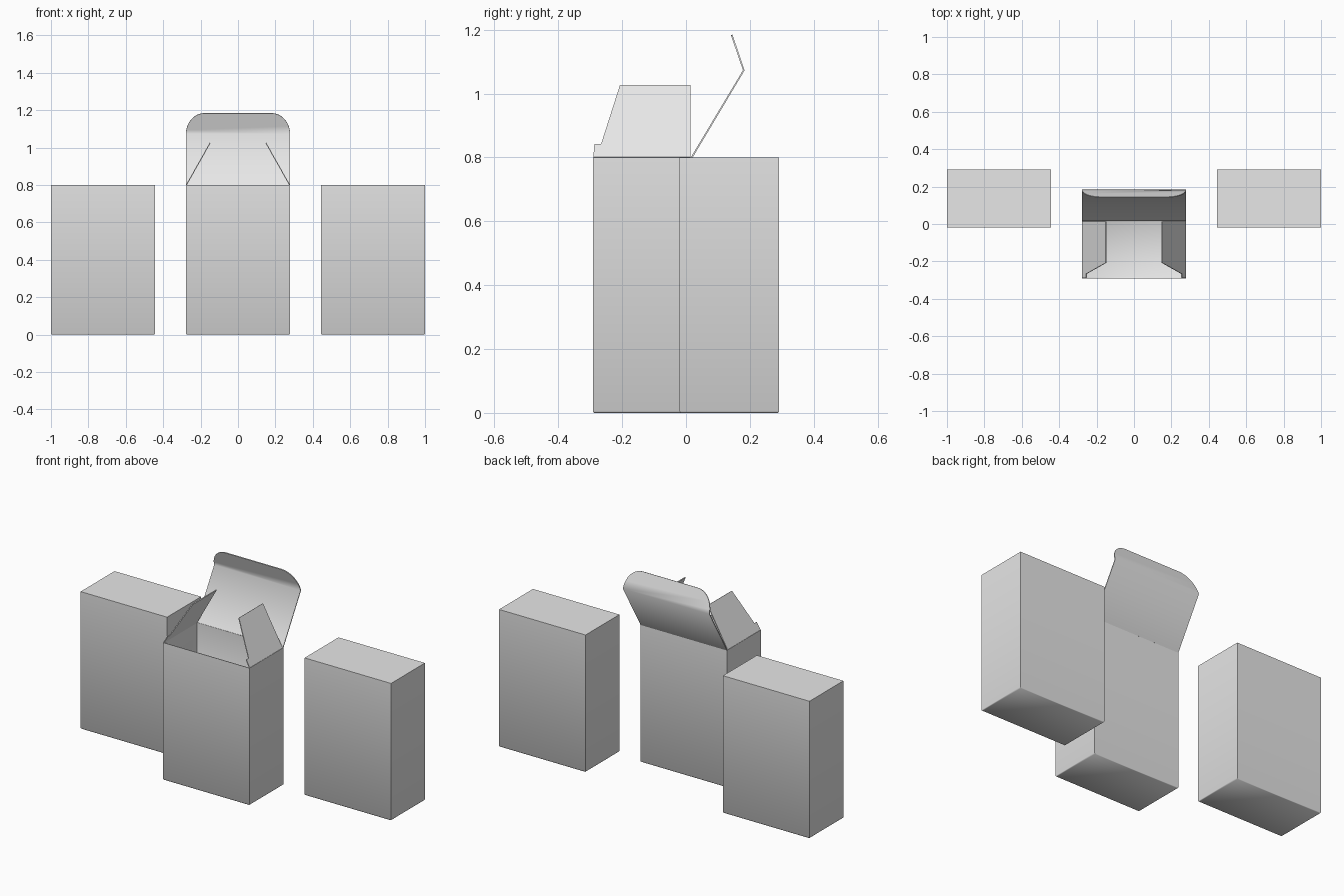
import bpy, bmesh, math

if "Cube" in bpy.data.objects:
    bpy.data.objects.remove(bpy.data.objects["Cube"])

CARD = 0.005          # card thickness
W, D, H = 0.557, 0.312, 0.80   # carton size

card = bpy.data.materials.new("pale_grey_card")
card.diffuse_color = (0.8, 0.8, 0.8, 1)
card.use_nodes = True
card.node_tree.nodes["Principled BSDF"].inputs["Base Color"].default_value = card.diffuse_color


def finish(name, bm, thickness=0, offset=0, angle=55):
    """Turn a bmesh into an object, optionally thicken it, and shade it."""
    bmesh.ops.recalc_face_normals(bm, faces=bm.faces)
    mesh = bpy.data.meshes.new(name)
    bm.to_mesh(mesh)
    bm.free()
    mesh.materials.append(card)
    ob = bpy.data.objects.new(name, mesh)
    bpy.context.collection.objects.link(ob)
    bpy.ops.object.select_all(action='DESELECT')
    ob.select_set(True)
    bpy.context.view_layer.objects.active = ob
    if thickness:
        mod = ob.modifiers.new("card", 'SOLIDIFY')
        mod.thickness, mod.offset = thickness, offset
        bpy.ops.object.modifier_apply(modifier=mod.name)
    bpy.ops.object.shade_smooth_by_angle(angle=math.radians(angle))
    return ob


def carton(name, x, y, is_open=False):
    """Upright carton with a softened fold round its base."""
    bm = bmesh.new()
    bmesh.ops.create_cube(bm, size=1)
    for v in bm.verts:
        v.co = (x + v.co.x * W, y + v.co.y * D, (v.co.z + 0.5) * H)
    if is_open:
        top = [f for f in bm.faces if f.normal.z > 0.9]
        bmesh.ops.delete(bm, geom=top, context='FACES_ONLY')
    base = [e for e in bm.edges if all(v.co.z < 0.01 for v in e.verts)]
    bmesh.ops.bevel(bm, geom=base, offset=0.005, segments=1, affect='EDGES')
    finish(name, bm, CARD if is_open else 0, -1)


# Closed cartons at the back, open carton at the front
YB, YF = 0.136, -0.136
carton("closed_carton_left", -1 + W / 2, YB)
carton("closed_carton_right", 1 - W / 2, YB)
carton("open_carton", 0, YF, True)

# Side dust flaps leaning inwards: (y, fraction of the way up the slope)
outline = [(-0.29, 0), (-0.287, 0.18), (-0.266, 0.18),
           (-0.207, 1), (0.014, 1), (0.014, 0)]
for side, label in ((-1, "left"), (1, "right")):
    bm = bmesh.new()
    bm.faces.new([bm.verts.new((side * (0.276 - 0.127 * t), y, H + 0.225 * t))
                  for y, t in outline])
    finish("dust_flap_" + label, bm, CARD)

# Lid leaning back, with a rounded tuck flap folded forward
bm = bmesh.new()
hw = W / 2
hinge, fold, tip = (0.018, H), (0.181, 1.073), (0.143, 1.184)
a, b = (bm.verts.new((s * hw, *hinge)) for s in (-1, 1))
c, d = (bm.verts.new((s * hw, *fold)) for s in (1, -1))
bm.faces.new((a, b, c, d))
arc = []
for i in range(1, 9):
    ang = math.pi / 2 * i / 8
    t = math.sin(ang)
    arc.append((hw - 0.1 * (1 - math.cos(ang)),
                fold[0] + (tip[0] - fold[0]) * t,
                fold[1] + (tip[1] - fold[1]) * t))
right = [bm.verts.new(p) for p in arc]
left = [bm.verts.new((-x, y, z)) for x, y, z in reversed(arc)]
bm.faces.new([d, c] + right + left)
finish("lid_with_tuck_flap", bm, CARD)
